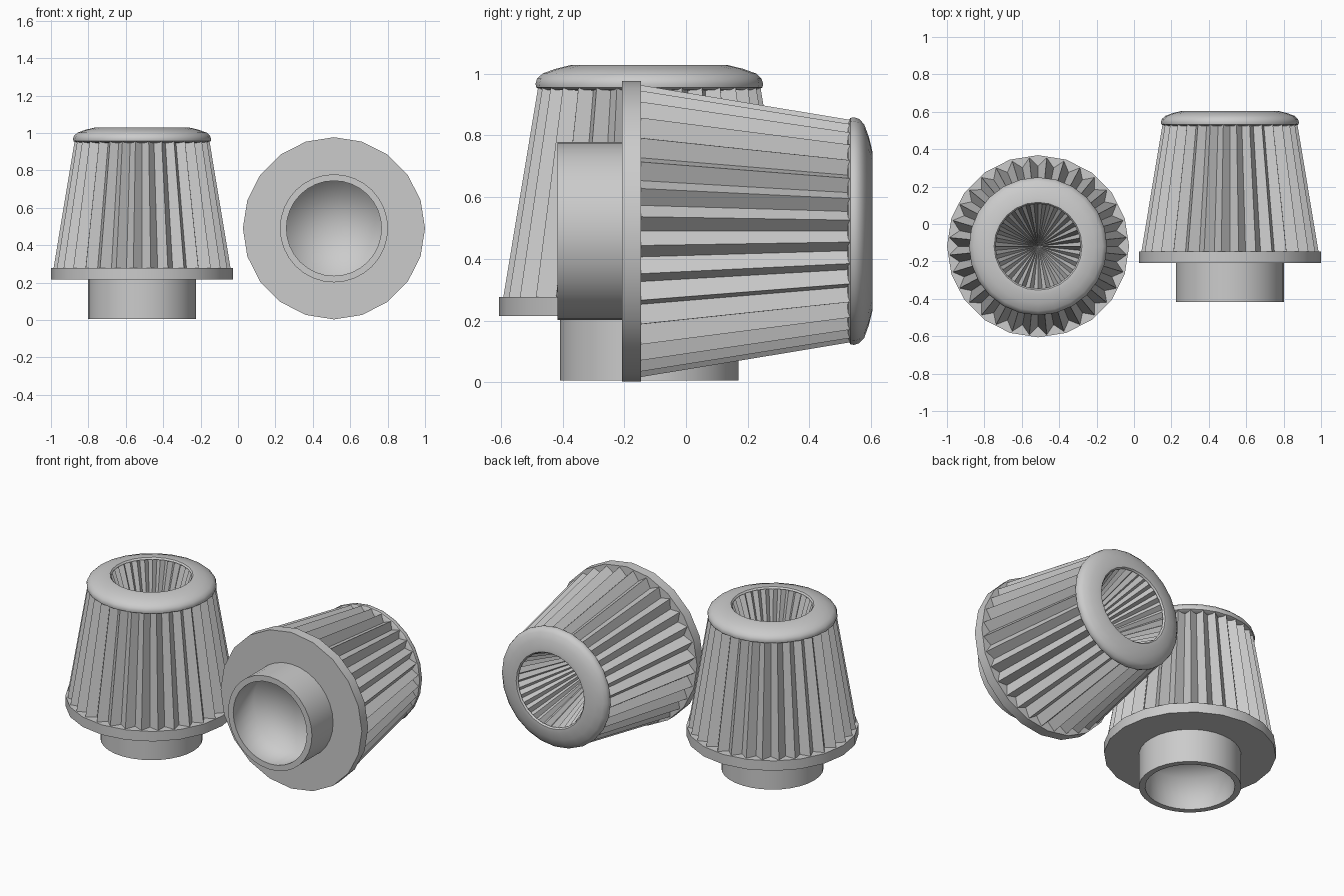
import bpy, bmesh, math
from mathutils import Matrix, Vector

cube = bpy.data.objects.get("Cube")
if cube:
    bpy.data.objects.remove(cube, do_unlink=True)

grey = bpy.data.materials.new("light_grey")
grey.use_nodes = True
GREY = (0.6, 0.6, 0.6, 1)
grey.diffuse_color = GREY
grey.node_tree.nodes["Principled BSDF"].inputs["Base Color"].default_value = GREY

PLEATS = 32


def ring(bm, radii, height, phase=0.0):
    """Ring of vertices; phase is a share of one step around it."""
    n = len(radii)
    return [bm.verts.new((r * math.cos(math.tau * (i + phase) / n),
                          r * math.sin(math.tau * (i + phase) / n), height))
            for i, r in enumerate(radii)]


def bridge(bm, a, b):
    n = len(a)
    for i in range(n):
        j = (i + 1) % n
        bm.faces.new((a[i], a[j], b[j], b[i]))


def fan(bm, loop, height):
    """Close a ring with triangles to a point on the axis."""
    tip = bm.verts.new((0, 0, height))
    for i, v in enumerate(loop):
        bm.faces.new((v, loop[(i + 1) % len(loop)], tip))


def finish(bm, name, matrix, smooth=None):
    mesh = bpy.data.meshes.new(name)
    bm.to_mesh(mesh)
    bm.free()
    mesh.materials.append(grey)
    obj = bpy.data.objects.new(name, mesh)
    bpy.context.collection.objects.link(obj)
    obj.matrix_world = matrix
    if smooth:
        bpy.ops.object.select_all(action='DESELECT')
        obj.select_set(True)
        bpy.context.view_layer.objects.active = obj
        bpy.ops.object.shade_smooth_by_angle(angle=math.radians(smooth))


def lathe(name, profile, sides, matrix, smooth=50, tip=None):
    """Turn a (radius, height) profile about the axis."""
    bm = bmesh.new()
    rings = [ring(bm, [r] * sides, h) for r, h in profile]
    for a, b in zip(rings, rings[1:]):
        bridge(bm, a, b)
    if tip is not None:
        fan(bm, rings[-1], tip)
    finish(bm, name, matrix, smooth)


def pleats(name, matrix):
    """Folded outer sleeve and the folded recess inside it."""
    bm = bmesh.new()
    base = ring(bm, [0.476, 0.428] * PLEATS, 0.268, 1)
    top = ring(bm, [0.362, 0.325] * PLEATS, 0.952, 1)
    mouth = ring(bm, [0.252, 0.226] * PLEATS, 1.008, 1)
    bridge(bm, base, top)
    bridge(bm, top, mouth)
    fan(bm, mouth, 0.28)
    finish(bm, name, matrix)


def cone_filter(prefix, matrix):
    # Connecting neck: outer wall and rim
    lathe(prefix + "_neck", [(0.254, 0), (0.289, 0), (0.289, 0.215)], 32, matrix)

    # Neck bore with softly shaded floor
    lathe(prefix + "_neck_bore", [(0.254, 0), (0.254, 0.2)],
          32, matrix, smooth=180, tip=0.2)

    # Flange plate
    bm = bmesh.new()
    low = ring(bm, [0.487] * 20, 0.209)
    high = ring(bm, [0.487] * 20, 0.271)
    bridge(bm, low, high)
    bm.faces.new(high)
    bm.faces.new(low[::-1])
    finish(bm, prefix + "_flange", matrix, 50)

    # Folded filter element, turned so that a valley lies on each main axis
    half_fold = Matrix.Rotation(math.pi / PLEATS * 2, 4, 'Z')
    pleats(prefix + "_pleats", matrix @ half_fold)

    # Rounded ring-shaped end cap, open below
    cap = [(0.325, 0.94), (0.352, 0.942), (0.367, 0.95), (0.369, 0.962),
           (0.364, 0.978), (0.346, 0.995), (0.305, 1.01), (0.256, 1.022),
           (0.235, 1.022), (0.227, 1.012)]
    lathe(prefix + "_end_cap", cap, 24, matrix)


# Upright filter on the right, lying filter on the left
cone_filter("upright", Matrix.Translation(Vector((-0.513, -0.119, 0.006))))
cone_filter("lying", Matrix.Translation(Vector((0.513, -0.417, 0.49)))
            @ Matrix.Rotation(-math.pi / 2, 4, 'X'))
